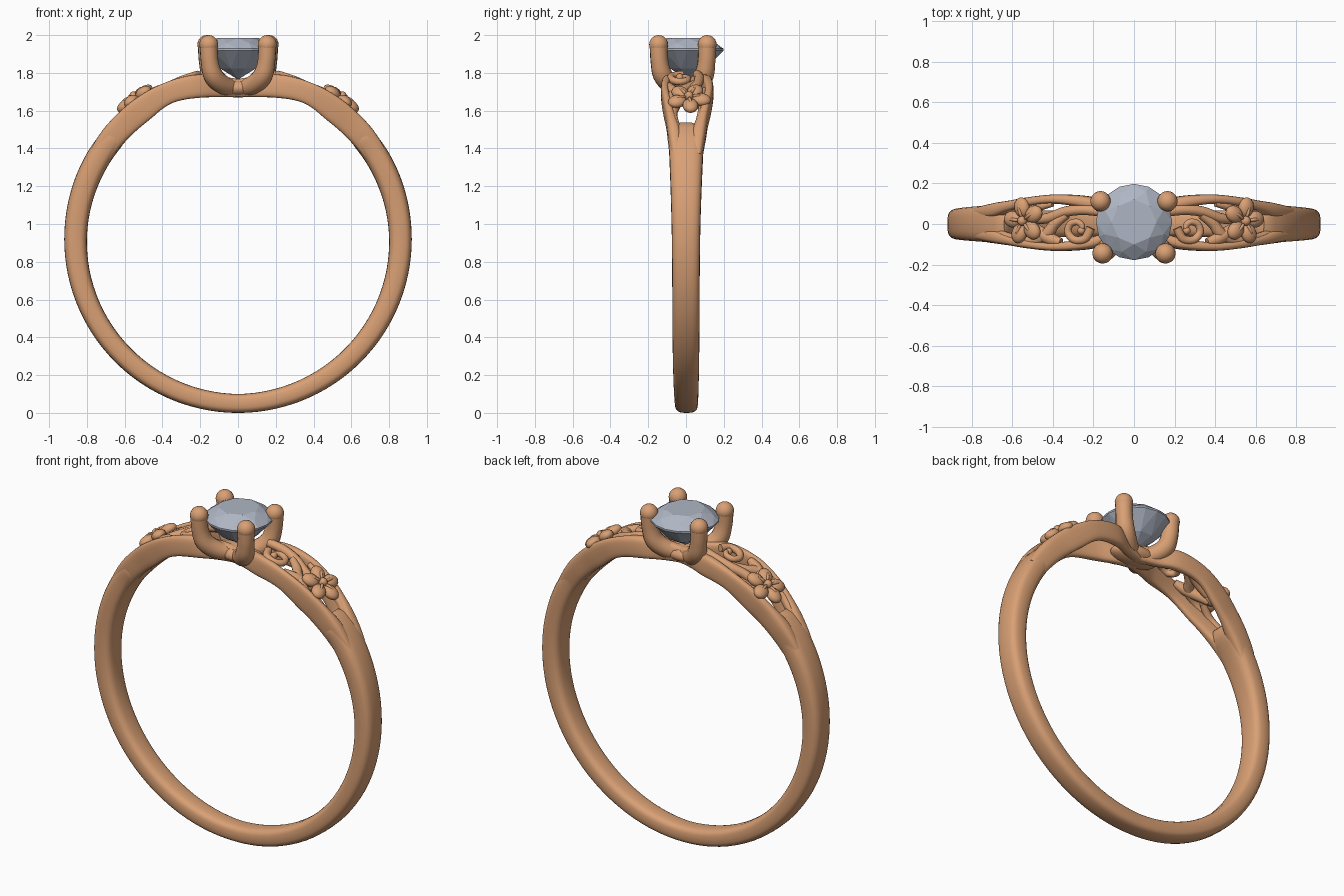
import bpy, bmesh, math
from mathutils import Matrix, Vector

cube = bpy.data.objects.get("Cube")
if cube:
    bpy.data.objects.remove(cube)

CZ = 0.92  # height of the band's centre


def material(name, color, rough, metal=0.0):
    m = bpy.data.materials.new(name)
    m.use_nodes = True
    m.diffuse_color = color
    b = m.node_tree.nodes["Principled BSDF"]
    b.inputs["Base Color"].default_value = color
    b.inputs["Roughness"].default_value = rough
    b.inputs["Metallic"].default_value = metal
    return m


GOLD = material("rose gold", (0.69, 0.35, 0.175, 1), 0.4)
STONE = material("pale stone", (0.43, 0.47, 0.55, 1), 0.3)


def finish(bm, name, mat, mirror=False, smooth=True):
    bmesh.ops.recalc_face_normals(bm, faces=bm.faces)
    me = bpy.data.meshes.new(name)
    bm.to_mesh(me)
    bm.free()
    me.materials.append(mat)
    ob = bpy.data.objects.new(name, me)
    bpy.context.collection.objects.link(ob)
    if mirror:
        ob.modifiers.new("mirror", 'MIRROR').merge_threshold = 0.001
    if smooth:
        bpy.ops.object.select_all(action='DESELECT')
        ob.select_set(True)
        bpy.context.view_layer.objects.active = ob
        bpy.ops.object.shade_smooth_by_angle(angle=math.radians(50))
    return ob


def spline(keys, steps):
    """Smooth interpolation through a list of equal-length tuples."""
    out = []
    for i in range(len(keys) - 1):
        a, b, c, d = (keys[min(max(i + k, 0), len(keys) - 1)] for k in (-1, 0, 1, 2))
        for s in range(steps):
            t = s / steps
            out.append([0.5 * (2 * q + (r - p) * t + (2 * p - 5 * q + 4 * r - w) * t * t
                               + (3 * q - p - 3 * r + w) * t ** 3)
                        for p, q, r, w in zip(a, b, c, d)])
    return out + [list(keys[-1])]


def skin(bm, rings, cap_start=True, cap_end=True):
    rows = [[bm.verts.new(p) for p in ring] for ring in rings]
    n = len(rows[0])
    for a, b in zip(rows, rows[1:]):
        for i in range(n):
            j = (i + 1) % n
            bm.faces.new((a[i], a[j], b[j], b[i]))
    if cap_start:
        bm.faces.new(rows[0])
    if cap_end:
        bm.faces.new(rows[-1])


def arc_loft(bm, keys, steps=10, power=0.65, cap_end=True):
    """Rounded section swept round the band: angle, y from, y to, inner and outer radius."""
    rings = []
    for ang, y0, y1, r0, r1 in spline(keys, steps):
        th, ring = math.radians(ang), []
        for k in range(24):
            u = math.tau * k / 24
            c, s = math.cos(u), math.sin(u)
            y = (y0 + y1) / 2 + (y1 - y0) / 2 * math.copysign(abs(c) ** power, c)
            r = (r0 + r1) / 2 + (r1 - r0) / 2 * math.copysign(abs(s) ** power, s)
            ring.append((r * math.sin(th), y, CZ + r * math.cos(th)))
        rings.append(ring)
    skin(bm, rings, True, cap_end)


def tube(bm, keys, steps=8, sides=14):
    """Round tube through points given as x, y, z, radius."""
    pts = spline(keys, steps)
    pos = [Vector(p[:3]) for p in pts]
    side, rings = None, []
    for i, p in enumerate(pos):
        t = (pos[min(i + 1, len(pos) - 1)] - pos[max(i - 1, 0)]).normalized()
        if side is None:
            side = t.orthogonal()
        side = (side - t * side.dot(t)).normalized()
        up = t.cross(side)
        rings.append([p + pts[i][3] * (math.cos(math.tau * k / sides) * side
                                       + math.sin(math.tau * k / sides) * up)
                      for k in range(sides)])
    skin(bm, rings)


def ball(bm, matrix):
    bmesh.ops.create_uvsphere(bm, u_segments=20, v_segments=12, radius=1, matrix=matrix)


def scaled(loc, size):
    return Matrix.Translation(loc) @ Matrix.Diagonal((*size, 1))


def on_band(x, y, r, rad):
    return (x, y, CZ + math.sqrt(r * r - x * x), rad)


# Lower band, ending in a point where the shoulders split
bm = bmesh.new()
arc_loft(bm, [(46, -.05, .05, .82, .89), (50, -.095, .097, .79, .91),
              (60, -.088, .09, .79, .92), (90, -.075, .075, .80, .92),
              (135, -.07, .07, .81, .92), (180, -.057, .062, .82, .92)],
         steps=14, cap_end=False)
finish(bm, "band", GOLD, mirror=True)

# Split shoulders running up to the head
bm = bmesh.new()
for side, wide in ((1, 1.04), (-1, 0.95)):
    keys = [(60, .03, .082, .80, .912), (51, .028, .101, .79, .92),
            (44, .055, .112, .787, .92), (36, .08, .128, .787, .92),
            (26, .095, .14, .80, .915), (15, .07, .13, .775, .90),
            (7, .03, .09, .757, .87), (-2, .0, .06, .75, .84)]
    arc_loft(bm, [(a, side * p * wide, side * q * wide, r0, r1) for a, p, q, r0, r1 in keys])
finish(bm, "shoulder_rails", GOLD, mirror=True)

# Scrolls and leaves between the rails
bm = bmesh.new()
curl = []
for i in range(9):
    u, r = math.radians(200 - 55 * i), 0.022 + 0.0065 * i
    curl.append(on_band(.28 + r * math.cos(u), -.025 + r * math.sin(u),
                        .895, .014 + .0012 * i))
tube(bm, curl[:8])
ball(bm, scaled(curl[0][:3], (.02, .02, .02)))
strands = [
    [(.16, .06, .024), (.25, .07, .026), (.34, .06, .026), (.42, .03, .026), (.50, .02, .02)],
    [(.33, .045, .02), (.39, .0, .026), (.43, -.05, .03), (.50, -.085, .026), (.58, -.08, .02)],
    [(.36, -.09, .02), (.42, -.07, .032), (.48, -.03, .03), (.53, .0, .02)],
    [(.40, .10, .014), (.47, .085, .022), (.54, .06, .02)],
    [(.52, -.04, .018), (.59, -.07, .024), (.65, -.055, .022), (.70, -.035, .012)],
    [(.55, .08, .014), (.62, .075, .022), (.67, .055, .02), (.71, .035, .012)],
]
for strand in strands:
    tube(bm, [on_band(x, y, .887, rad) for x, y, rad in strand])
finish(bm, "scrollwork", GOLD, mirror=True)

# Five-petalled flowers lying on the shoulders
bm = bmesh.new()
tilt = math.radians(36)
frame = (Matrix.Translation((0, .015, CZ)) @ Matrix.Rotation(tilt, 4, 'Y')
         @ Matrix.Translation((0, 0, .922)))
for i in range(5):
    spin = Matrix.Rotation(math.radians(-65 + 72 * i), 4, 'Z')
    ball(bm, frame @ spin @ scaled((.068, 0, 0), (.05, .041, .03)))
    ball(bm, frame @ spin @ scaled((.05, 0, .018), (.032, .01, .016)))
ball(bm, frame @ scaled((0, 0, .016), (.024, .024, .024)))
ball(bm, frame @ scaled((0, 0, -.02), (.05, .05, .03)))
finish(bm, "flowers", GOLD, mirror=True)

# Head: a rounded base with four curved claws
bm = bmesh.new()
ball(bm, scaled((0, 0, 1.72), (.15, .09, .05)))
finish(bm, "head_base", GOLD)

bm = bmesh.new()
for px, py in ((.165, .112), (.155, -.145)):
    tube(bm, [(px * f, py * f, z, rad) for f, z, rad in
              ((.05, 1.715, .042), (.5, 1.735, .05), (.84, 1.785, .052),
               (.97, 1.86, .047), (1, 1.95, .048))])
    ball(bm, scaled((px, py, 1.95), (.05, .05, .05)))
finish(bm, "claws", GOLD, mirror=True)

# Round brilliant-cut stone with flat facets
bm = bmesh.new()
for count, radius, z, turn in ((8, .11, 1.985, 0), (8, .158, 1.957, .5), (16, .188, 1.928, 0),
                               (16, .188, 1.918, 0), (8, .10, 1.822, .5), (1, 0, 1.765, 0)):
    for k in range(count):
        u = math.tau * (k + turn) / count
        bm.verts.new((radius * math.cos(u), .01 + radius * math.sin(u), z))
bmesh.ops.convex_hull(bm, input=bm.verts)
finish(bm, "stone", STONE, smooth=False)
